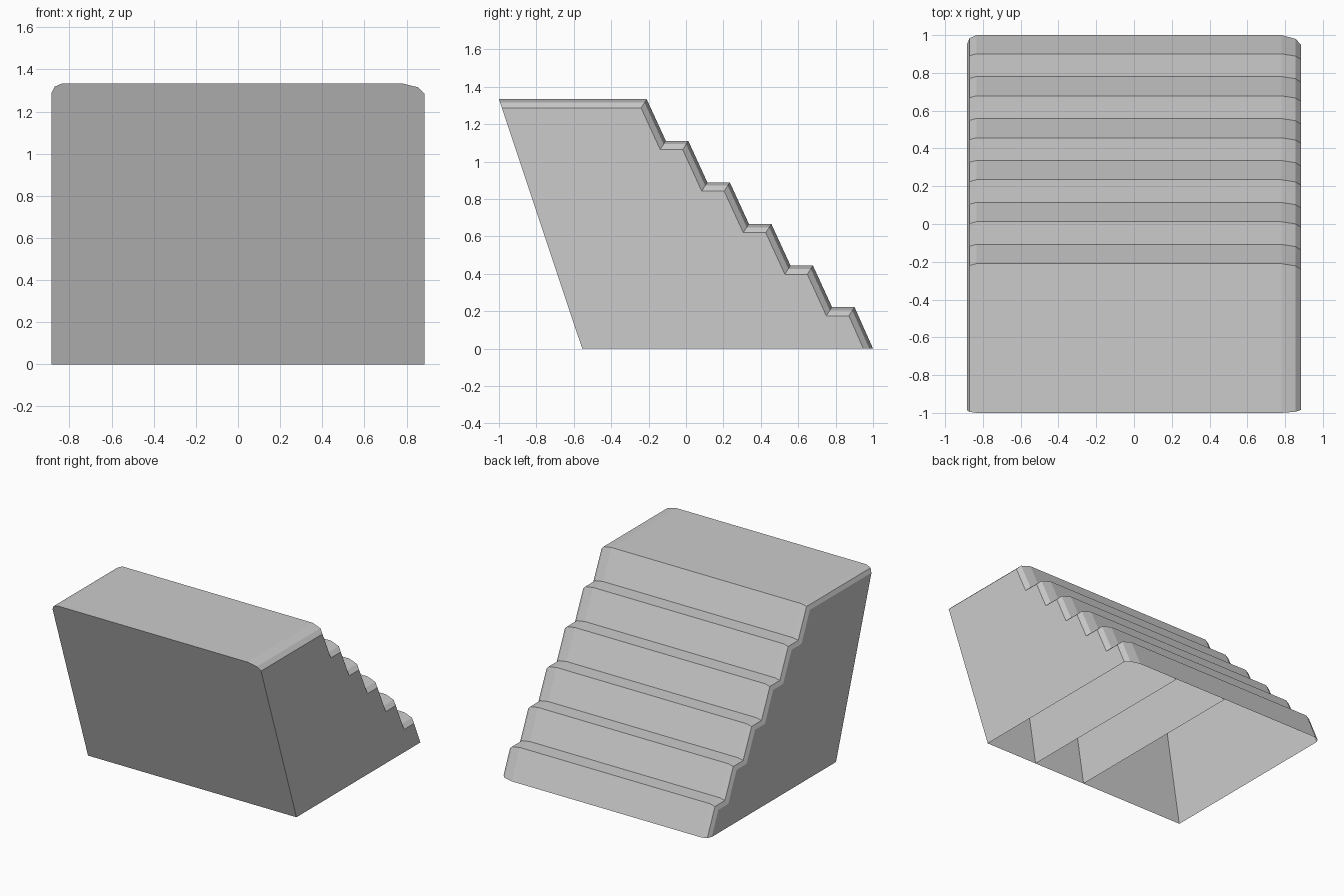
import bpy
import bmesh

if "Cube" in bpy.data.objects:
    bpy.data.objects.remove(bpy.data.objects["Cube"])

WIDTH = 0.885    # half width
TOP = 1.333
FOOT = -0.555    # front edge on the floor
STEPS = 6
RISE = TOP / STEPS
RUN = 0.2425 - 0.0005


def profile(inset):
    """Side outline (y, z), with the stepped edge and top pulled inwards."""
    front_slope = (-1 - FOOT) / TOP
    z_top = TOP - inset
    pts = [(FOOT, 0), (FOOT + front_slope * z_top, z_top)]
    for i in range(STEPS):
        z = TOP - i * RISE
        nose = -0.21 + i * RUN * 0.918
        pts.append((nose - 0.64 * inset, z - inset))
        if i < STEPS - 1:
            pts.append((nose + 0.102 - 0.64 * inset, z - RISE - inset))
    pts.append((1 - 1.1 * inset, 0))
    return pts


def make_object(name, bm):
    bmesh.ops.recalc_face_normals(bm, faces=bm.faces)
    mesh = bpy.data.meshes.new(name)
    bm.to_mesh(mesh)
    bm.free()
    obj = bpy.data.objects.new(name, mesh)
    bpy.context.collection.objects.link(obj)
    return obj


def add_outline(bm, x, inset):
    return [bm.verts.new((x, y, z)) for y, z in profile(inset)]


# Stepped shell: outlines lofted across x, rounded at both sides, open below
bm = bmesh.new()
sections = [(-WIDTH, 0.045), (-0.87, 0.015), (-0.835, 0),
            (0.78, 0), (0.855, 0.018), (WIDTH, 0.047)]
rings = [add_outline(bm, x, d) for x, d in sections]
for a, b in zip(rings, rings[1:]):
    for i in range(len(a) - 1):
        bm.faces.new((a[i], a[i + 1], b[i + 1], b[i]))
bm.faces.new(rings[0])
bm.faces.new(rings[-1])
make_object("stepped_shell", bm)

# Inner divider walls, visible through the open underside
for name, x in (("middle_divider", 0.0), ("right_divider", 0.443)):
    bm = bmesh.new()
    bm.faces.new(add_outline(bm, x, 0.005))
    make_object(name, bm)

# Inner front panel, steeper than the outer front
bm = bmesh.new()
w = WIDTH - 0.002
bm.faces.new([bm.verts.new(p) for p in (
    (-w, FOOT, 0), (w, FOOT, 0), (w, -0.765, 1.27), (-w, -0.765, 1.27))])
make_object("inner_front_panel", bm)
